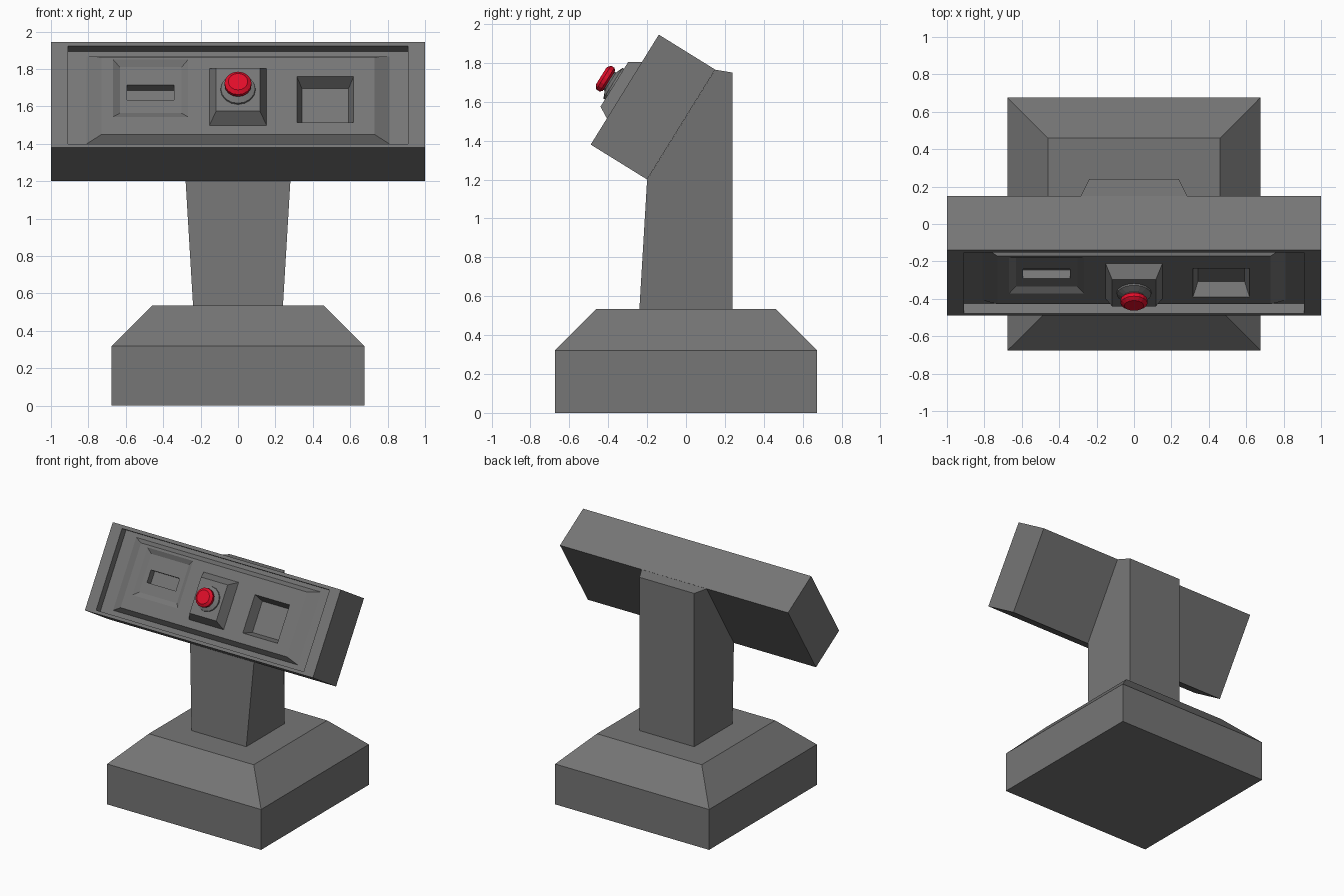
import bpy, bmesh, math
from mathutils import Matrix, Vector

if "Cube" in bpy.data.objects:
    bpy.data.objects.remove(bpy.data.objects["Cube"])


def material(name, rgb):
    m = bpy.data.materials.new(name)
    m.diffuse_color = (*rgb, 1)
    m.use_nodes = True
    m.node_tree.nodes["Principled BSDF"].inputs["Base Color"].default_value = m.diffuse_color
    return m


GREY = material("dark grey", (0.18, 0.18, 0.18))
RED = material("red", (0.75, 0.004, 0.022))

# Tilted panel frame: x across, v up along the panel, w out of the panel
UP = Vector((0, 0.35, 0.565)).normalized()
OUT = Vector((0, -UP.z, UP.y))
ORIGIN = Vector((0, -0.49, 1.38))
PANEL = Matrix.Translation(ORIGIN) @ Matrix((Vector((1, 0, 0)), UP, OUT)).transposed().to_4x4()


def loft(name, rings, mat, matrix=Matrix()):
    """Skin a closed solid through equal-length rings of points."""
    bm = bmesh.new()
    loops = [[bm.verts.new(matrix @ Vector(p)) for p in r] for r in rings]
    n = len(loops[0])
    for a, b in zip(loops, loops[1:]):
        for i in range(n):
            j = (i + 1) % n
            bm.faces.new((a[i], a[j], b[j], b[i]))
    bm.faces.new(loops[0][::-1])
    bm.faces.new(loops[-1])
    bmesh.ops.recalc_face_normals(bm, faces=bm.faces)
    me = bpy.data.meshes.new(name)
    bm.to_mesh(me)
    bm.free()
    me.materials.append(mat)
    ob = bpy.data.objects.new(name, me)
    bpy.context.collection.objects.link(ob)
    return ob


def rect(x0, x1, y0, y1, z):
    return [(x0, y0, z), (x1, y0, z), (x1, y1, z), (x0, y1, z)]


def square(h, z):
    return rect(-h, h, -h, h, z)


def circle(r, w, v=0.328, n=16):
    return [(r * math.cos(2 * math.pi * i / n), v + r * math.sin(2 * math.pi * i / n), w)
            for i in range(n)]


def combine(target, tool, operation):
    m = target.modifiers.new("cut", 'BOOLEAN')
    m.object, m.operation, m.solver = tool, operation, 'EXACT'
    bpy.context.view_layer.objects.active = target
    bpy.ops.object.modifier_apply(modifier=m.name)
    bpy.data.objects.remove(tool)


# Pedestal foot
loft("base", [square(0.675, 0), square(0.675, 0.32), square(0.46, 0.535)], GREY)

# Column: side profile (half width, y, z) lofted from left to right
side = [(0.24, -0.24, 0.53), (0.28, -0.20, 1.20), (0.285, 0.15, 1.765),
        (0.24, 0.24, 1.75), (0.24, 0.24, 0.53)]
loft("column", [[(s * x, y, z) for x, y, z in side] for s in (-1, 1)], GREY)

# Tilted console head with a sunken tray and a raised plate
head = loft("console_head", [rect(-1, 1, 0, 0.665, -0.341), rect(-1, 1, 0, 0.665, 0)], GREY, PANEL)
combine(head, loft("tray_cut", [rect(-0.91, 0.91, 0.024, 0.64, -0.06),
                                rect(-0.91, 0.91, 0.024, 0.64, 0.05)], GREY, PANEL), 'DIFFERENCE')
combine(head, loft("plate", [rect(-0.81, 0.81, 0.06, 0.61, -0.08),
                             rect(-0.81, 0.81, 0.06, 0.61, -0.06),
                             rect(-0.73, 0.73, 0.092, 0.58, -0.015)], GREY, PANEL), 'UNION')


# Sunken fields in the plate: outer rectangle, wall inset, top and floor depth
def recess(x0, x1, v0, v1, inset, top, floor):
    i = inset
    cutter = loft("recess_cut", [rect(x0 + i, x1 - i, v0 + i, v1 - i, floor),
                                 rect(x0, x1, v0, v1, top),
                                 rect(x0, x1, v0, v1, top + 0.04)], GREY, PANEL)
    combine(head, cutter, 'DIFFERENCE')


recess(0.315, 0.618, 0.166, 0.456, 0.027, -0.015, -0.095)
recess(-0.667, -0.267, 0.203, 0.562, 0.035, -0.015, -0.035)
recess(-0.594, -0.342, 0.32, 0.415, 0, -0.035, -0.09)

# Button housing, collar and red push button
loft("button_housing", [rect(-0.155, 0.155, 0.147, 0.51, -0.02),
                        rect(-0.117, 0.117, 0.192, 0.464, 0.06)], GREY, PANEL)
loft("button_collar", [circle(0.095, 0.055), circle(0.092, 0.069),
                       circle(0.055, 0.085), circle(0.055, 0.10)], GREY, PANEL)
loft("red_button", [circle(0.06, 0.093), circle(0.072, 0.104), circle(0.072, 0.125),
                    circle(0.052, 0.14)], RED, PANEL)
